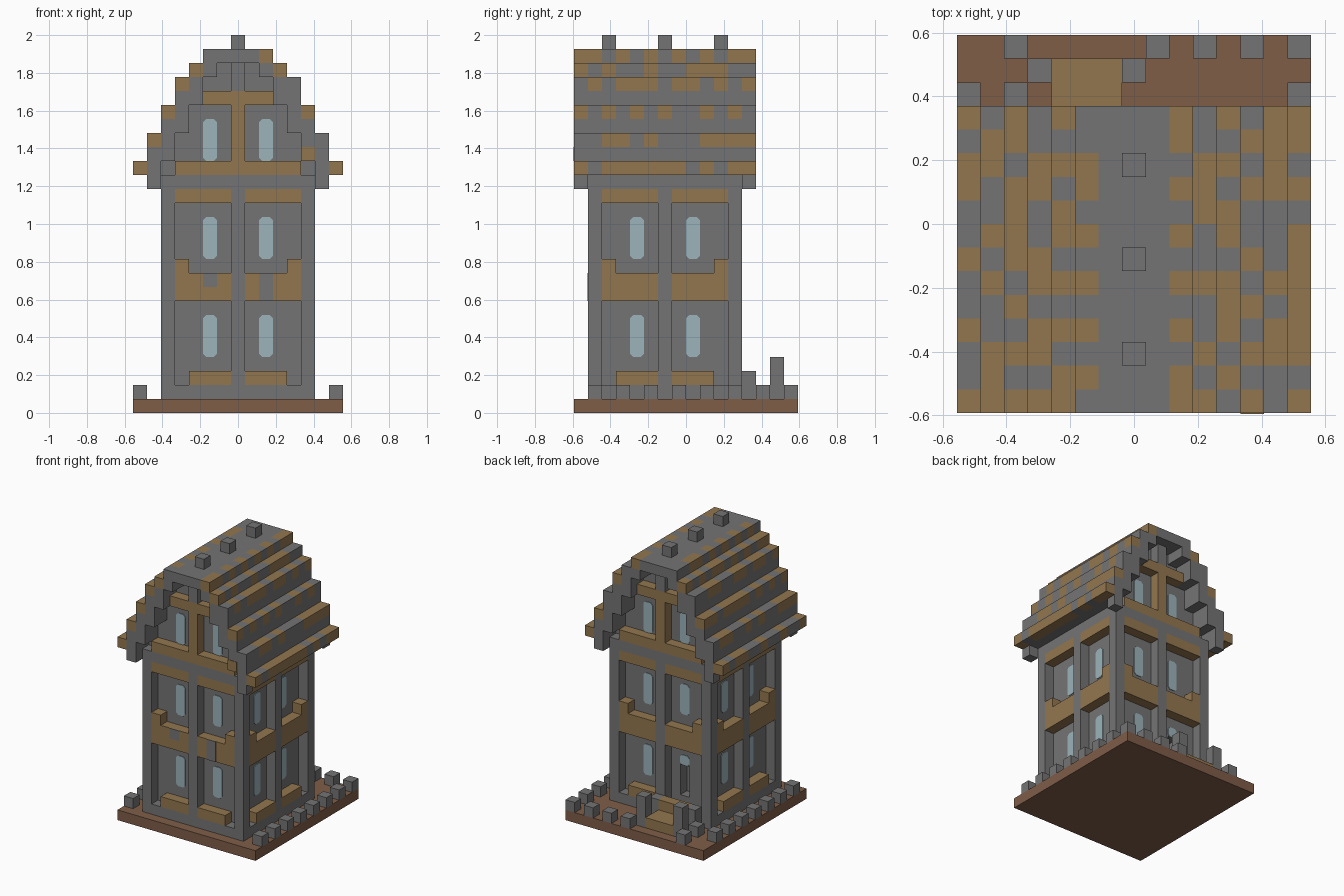
import bpy, bmesh
from math import pi
from mathutils import Matrix, Vector

if "Cube" in bpy.data.objects:
    bpy.data.objects.remove(bpy.data.objects["Cube"], do_unlink=True)

U = 2 / 27  # one block
# Block grid: x 0..15, y 0..16, z 0..27, shifted so the plinth is centred
TO_WORLD = Matrix.Scale(U, 4) @ Matrix.Translation((-7.5, -8, 0))
HOUSE = Matrix.Translation((7.5, 6.5, 0))  # centre of the square tower


def material(name, rgb):
    m = bpy.data.materials.new(name)
    m.use_nodes = True
    m.diffuse_color = (*rgb, 1)
    m.node_tree.nodes["Principled BSDF"].inputs["Base Color"].default_value = (*rgb, 1)
    return m


STONE = material("grey_stone", (.175, .175, .175))
WOOD = material("golden_wood", (.29, .183, .078))
EARTH = material("brown_earth", (.21, .11, .064))
GLASS = material("pale_glass", (.33, .455, .495))


def finish(name, bm, mat, matrix):
    bm.transform(TO_WORLD @ matrix)
    bmesh.ops.recalc_face_normals(bm, faces=bm.faces)
    mesh = bpy.data.meshes.new(name)
    bm.to_mesh(mesh)
    bm.free()
    mesh.materials.append(mat)
    bpy.context.collection.objects.link(bpy.data.objects.new(name, mesh))


def blocks(name, mat, boxes, matrix=Matrix()):
    """One object made of boxes given as (x0, x1, y0, y1, z0, z1)."""
    bm = bmesh.new()
    for x0, x1, y0, y1, z0, z1 in boxes:
        lo, hi = Vector((x0, y0, z0)), Vector((x1, y1, z1))
        bmesh.ops.create_cube(bm, size=1, matrix=Matrix.Translation((lo + hi) / 2)
                              @ Matrix.Diagonal((*(hi - lo), 1)))
    finish(name, bm, mat, matrix)


def panes(name, rects, matrix):
    """Thin glass plates with clipped corners on the recessed wall."""
    bm = bmesh.new()
    c = .22
    for a, z0, z1 in rects:
        b = a + 1
        outline = [(a + c, z0), (b - c, z0), (b, z0 + c), (b, z1 - c),
                   (b - c, z1), (a + c, z1), (a, z1 - c), (a, z0 + c)]
        face = bm.faces.new([bm.verts.new((p, -4.5, q)) for p, q in outline])
        ext = bmesh.ops.extrude_face_region(bm, geom=[face])
        moved = [v for v in ext["geom"] if isinstance(v, bmesh.types.BMVert)]
        bmesh.ops.translate(bm, verts=moved, vec=(0, -.06, 0))
    finish(name, bm, GLASS, matrix)


def strip(a0, a1, z0, z1):
    """A box filling the one-block relief layer of a facade."""
    return (a0, a1, -5.5, -4.5, z0, z1)


# Plinth
blocks("plinth", EARTH, [(0, 15, 0, 16, 0, 1)])

# Tower core, with a doorway left open in the back layer
blocks("tower_core", STONE, [
    (3, 12, 2, 10, 1, 16),
    (3, 5, 10, 11, 1, 16), (6, 12, 10, 11, 1, 16),
    (5, 6, 10, 11, 1, 3), (5, 6, 10, 11, 6, 16),
    (2, 13, 1, 12, 16, 17)])

# Four facades, turned around the tower
for k, side in enumerate(("front", "left", "back", "right")):
    turn = HOUSE @ Matrix.Rotation(k * pi / 2, 4, "Z")
    back, gable = side == "back", side in ("front", "back")
    blocks(side + "_wall_frame", STONE, [
        strip(-5.5, -4.5, 2, 16), strip(-.5, .5, 2, 16), strip(-5.5, 4.5, 1, 2)], turn)
    trim, glass = [], []
    for s in (-1, 1):
        door = back and s > 0

        def mirrored(a0, a1, z0, z1):
            return strip(*sorted((s * a0, s * a1)), z0, z1)

        # Lintel, balcony band with raised end, sill
        trim += [mirrored(.5, 4.5, 15, 16), mirrored(.5, 4.5, 8, 10),
                 mirrored(3.5, 4.5, 10, 11)]
        if not door:
            trim.append(mirrored(.5, 3.5, 2, 3))
        left = -2.5 if s < 0 else 1.5
        glass += [(left, 6 if door else 4, 7), (left, 11, 14)]
        if gable:
            glass.append((left, 18, 21))
    if gable:
        # Timber cross in the gable, stone stub above it
        trim += [strip(-4.5, 4.5, 17, 18), strip(-.5, .5, 18, 22), strip(-2.5, 2.5, 22, 23)]
        blocks(side + "_gable_stub", STONE, [strip(-.5, .5, 23, 25)], turn)
    blocks(side + "_timber_trim", WOOD, trim, turn)
    panes(side + "_windows", glass, turn)

# Stone patches on the front balcony band
blocks("front_band_patches", STONE, [(5, 6, .95, 1, 9, 10), (9, 10, .95, 1, 8, 10)])

# Gable walls: stepped core under the roof
blocks("gable_core", STONE, [(2 + i, 13 - i, 2, 11, z, min(z + 2, 25))
                             for i, z in enumerate((16, 18, 20, 22, 24))])

# Stepped roof: shingle pattern per column, front to back, W wood and . stone
PATTERN = {
    0: "W..W..W..WW.W", 1: "WWW..W.W..WW.", 2: "W.W.W.WWWW.WW",
    3: "W.WW.WW..WW..", 4: "WW.W.W.WW.W.W", 5: ".W.W.W.W.WW..",
    9: "WW.W.W.W.W.WW", 10: "W.W..W..WWW..", 11: ".W.WWW.WW.W.W",
    12: "W.W.W.W..W.W.", 13: "..WW.W...WWWW", 14: "W.WWWWWW.W.WW"}
TOP = (17, 19, 21, 23, 24, 25)     # highest block of each column from the eave in
BOTTOM = (17, 17, 18, 20, 22, 24)  # lowest block
stone, wood = [(6, 9, 0, 13, 25, 26)], []
for x, row in PATTERN.items():
    i = min(x, 14 - x)
    z = TOP[i]
    if BOTTOM[i] < z:
        stone.append((x, x + 1, 0, 13, BOTTOM[i], z))
    start = 0
    for y in range(1, 14):
        if y == 13 or row[y] != row[start]:
            (wood if row[start] == "W" else stone).append((x, x + 1, start, y, z, z + 1))
            start = y
# Brackets hanging at the eave corners
stone += [(x, x + 1, y, y + 1, 16, 17) for x in (1, 13) for y in (0, 12)]
blocks("roof_stone", STONE, stone)
blocks("roof_shingles", WOOD, wood)
blocks("roof_end_patch", WOOD, [(12, 13, -.05, 0, 18, 19)])
blocks("ridge_pinnacles", STONE, [(7, 8, y, y + 1, 26, 27) for y in (2, 6, 10)])

# Back stairs with posts
blocks("back_steps", WOOD, [(4, 7, 13, 15, 1, 2), (4, 7, 12, 13, 1, 3)])
blocks("stair_posts", STONE, [b for x in (3, 7) for b in
                              ((x, x + 1, 14, 15, 1, 4), (x, x + 1, 12, 13, 1, 3))])

# Garden edging stones
edging = [(0, y) for y in range(1, 14, 2)] + [(14, y) for y in range(1, 16, 2)]
edging += [(x, 15) for x in (2, 8, 10, 12)] + [(2, 13)]
blocks("edging_stones", STONE, [(x, x + 1, y, y + 1, 1, 2) for x, y in edging])
